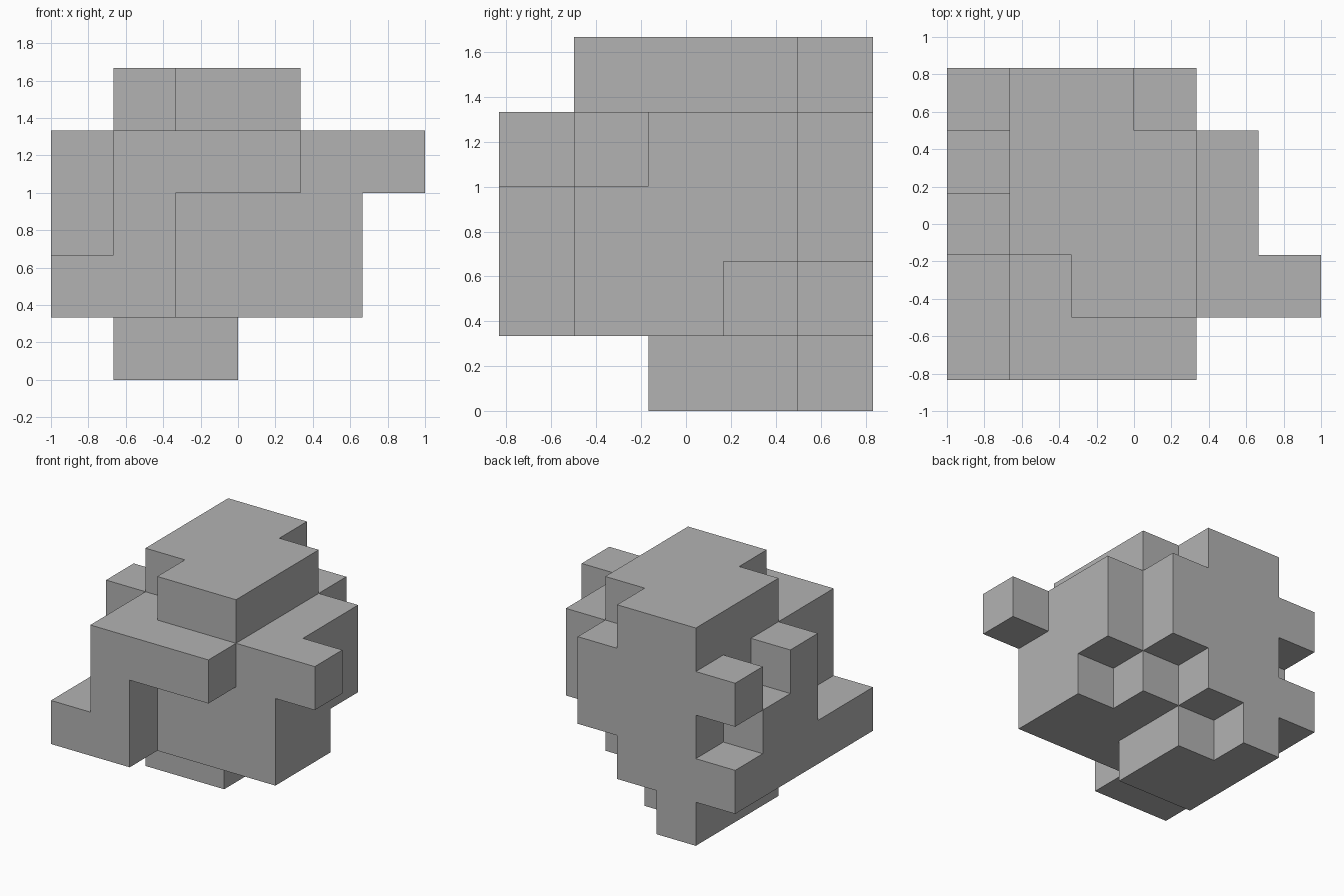
import bpy
import bmesh
from mathutils import Vector

if "Cube" in bpy.data.objects:
    bpy.data.objects.remove(bpy.data.objects["Cube"], do_unlink=True)

CELL = 1 / 3
ORIGIN = Vector((-3, -2.5, 0))

# Each layer, from the ground up, is drawn as rows from front to back
LAYERS = [
    ["......", "......", ".##...", ".##...", ".#...."],   # foot
    ["##....", "#####.", "#####.", "####..", "###..."],   # lower body
    [".#....", ".####.", "#####.", "#####.", ".###.."],   # middle body
    [".###..", ".#####", "#####.", ".####.", "####.."],   # upper body
    ["......", "..##..", ".###..", ".###..", ".##..."],   # cap
]

filled = {(x, y, z)
          for z, rows in enumerate(LAYERS)
          for y, row in enumerate(rows)
          for x, mark in enumerate(row) if mark == "#"}


def add_side(bm, cell, axis, direction):
    """Add one outward-facing square on a side of a cell."""
    u, v = (axis + 1) % 3, (axis + 2) % 3
    square = [(0, 0), (1, 0), (1, 1), (0, 1)]
    if direction < 0:
        square.reverse()
    corners = []
    for du, dv in square:
        p = Vector(cell)
        p[axis] += max(direction, 0)
        p[u] += du
        p[v] += dv
        corners.append(bm.verts.new((p + ORIGIN) * CELL))
    bm.faces.new(corners)


# Skin only the exposed sides, then merge them into large flat faces
bm = bmesh.new()
for cell in sorted(filled):
    for axis in range(3):
        for direction in (-1, 1):
            neighbour = list(cell)
            neighbour[axis] += direction
            if tuple(neighbour) not in filled:
                add_side(bm, cell, axis, direction)
bmesh.ops.remove_doubles(bm, verts=bm.verts[:], dist=0.001)
bmesh.ops.dissolve_limit(bm, angle_limit=0.02, verts=bm.verts[:], edges=bm.edges[:])

mesh = bpy.data.meshes.new("stepped_block")
bm.to_mesh(mesh)
bm.free()

# Plain grey finish
grey = bpy.data.materials.new("grey")
grey.use_nodes = True
grey.diffuse_color = (0.45, 0.45, 0.45, 1)
grey.node_tree.nodes["Principled BSDF"].inputs["Base Color"].default_value = grey.diffuse_color
mesh.materials.append(grey)

block = bpy.data.objects.new("stepped_block", mesh)
bpy.context.collection.objects.link(block)
